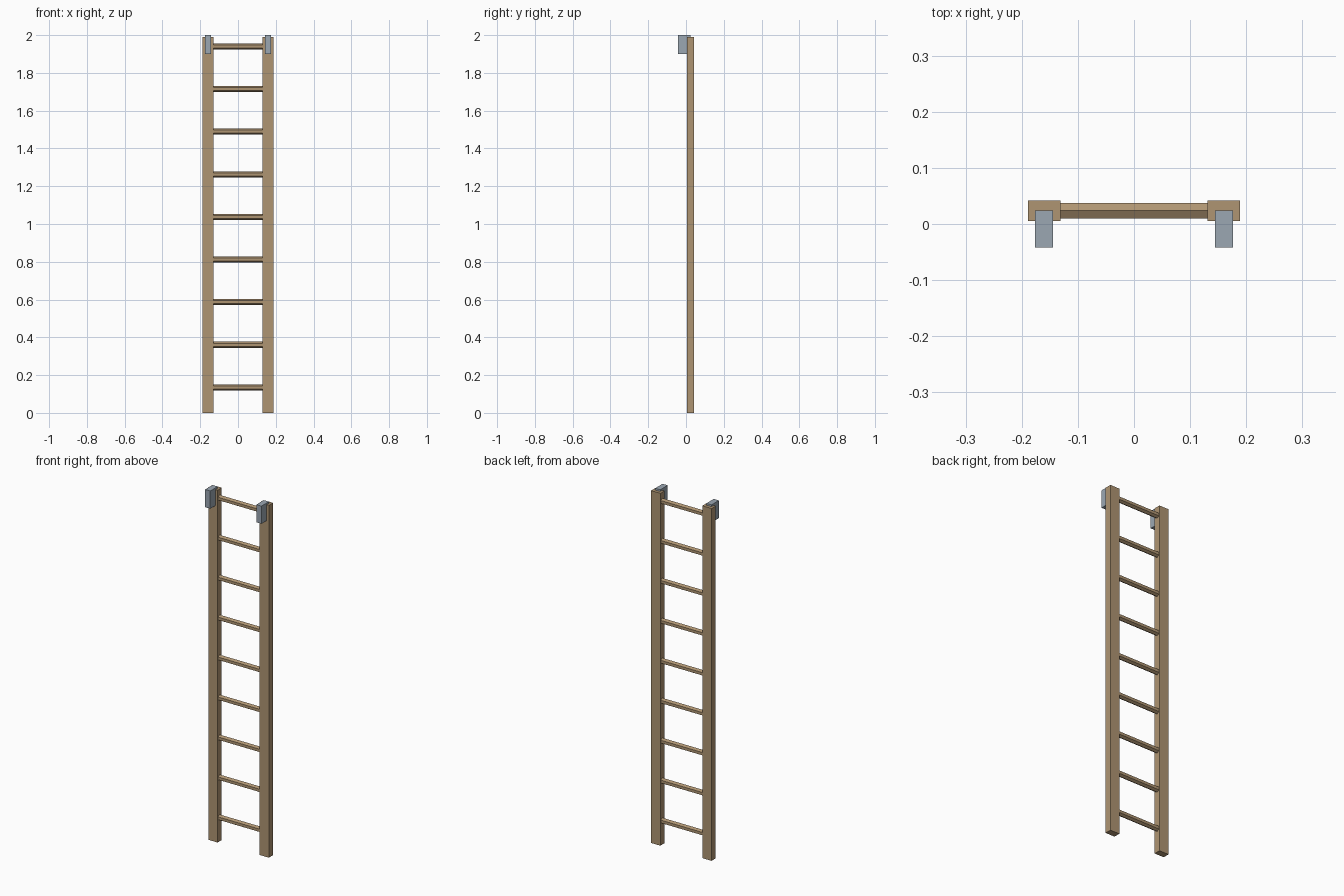
import bpy
import math

cube = bpy.data.objects.get("Cube")
if cube:
    bpy.data.objects.remove(cube, do_unlink=True)


def make_material(name, rgb):
    mat = bpy.data.materials.new(name)
    mat.use_nodes = True
    color = (*rgb, 1.0)
    mat.diffuse_color = color
    mat.node_tree.nodes["Principled BSDF"].inputs["Base Color"].default_value = color
    return mat


wood = make_material("tan_wood", (0.43, 0.30, 0.17))
metal = make_material("grey_metal", (0.33, 0.39, 0.45))


def finish(name, mat):
    obj = bpy.context.object
    obj.name = name
    obj.data.materials.append(mat)
    bpy.ops.object.transform_apply(location=False, rotation=True, scale=True)
    return obj


def box(name, low, high, mat):
    center = [(a + b) / 2 for a, b in zip(low, high)]
    bpy.ops.mesh.primitive_cube_add(size=1, location=center)
    bpy.context.object.scale = [b - a for a, b in zip(low, high)]
    return finish(name, mat)


# Side rails and the hooks at their tops
for side, s in (("left", 1), ("right", -1)):
    rail_x = sorted((s * 0.131, s * 0.189))
    hook_x = sorted((s * 0.144, s * 0.176))
    box(f"{side}_rail", (rail_x[0], 0.005, 0), (rail_x[1], 0.042, 1.99), wood)
    box(f"{side}_hook", (hook_x[0], -0.042, 1.9), (hook_x[1], 0.024, 2), metal)

# Six-sided rungs, with an edge pointing up
RUNGS = 9
for i in range(RUNGS):
    z = 0.135 + i * (1.94 - 0.135) / (RUNGS - 1)
    bpy.ops.mesh.primitive_cylinder_add(
        vertices=6, radius=0.016, depth=0.27,
        location=(0, 0.024, z), rotation=(0, math.pi / 2, 0))
    obj = finish(f"rung_{i + 1}", wood)
    # Turn the section if a flat side came out on top
    top = max(v.co.z for v in obj.data.vertices)
    if top < 0.015:
        obj.rotation_euler.x = math.pi / 6
